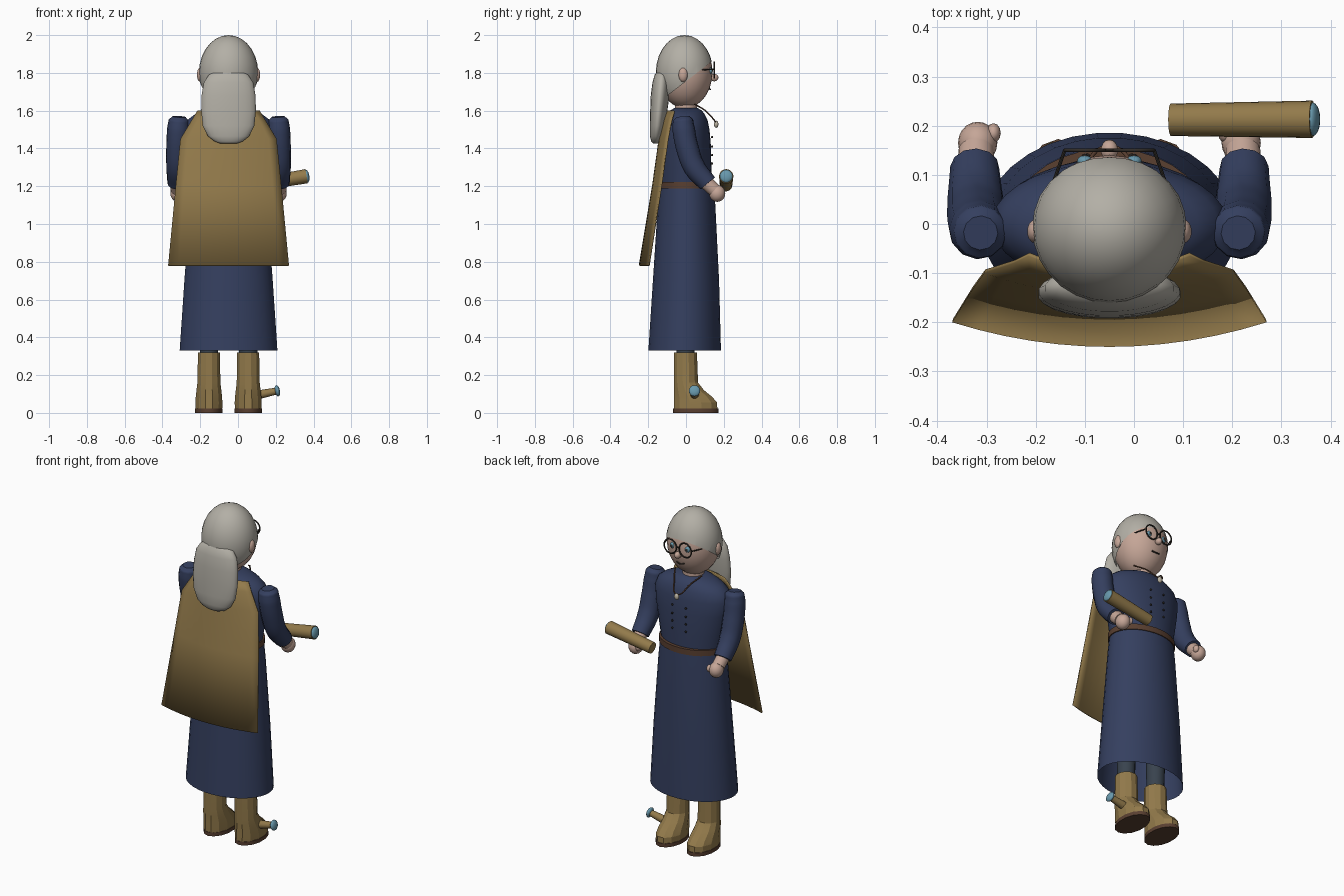
import bpy, bmesh, math
from mathutils import Vector, Matrix

if "Cube" in bpy.data.objects:
    bpy.data.objects.remove(bpy.data.objects["Cube"])

CX = -0.05  # the figure stands slightly left of the origin


def material(name, rgb):
    m = bpy.data.materials.new(name)
    m.diffuse_color = (*rgb, 1)
    m.use_nodes = True
    m.node_tree.nodes["Principled BSDF"].inputs["Base Color"].default_value = m.diffuse_color
    return m


NAVY = material("navy_cloth", (0.035, 0.05, 0.115))
GOLD = material("ochre", (0.29, 0.195, 0.07))
HAIR = material("grey_hair", (0.45, 0.43, 0.38))
SKIN = material("skin", (0.56, 0.38, 0.31))
BROWN = material("leather", (0.10, 0.05, 0.03))
DARK = material("dark", (0.03, 0.025, 0.02))
LENS = material("lens_blue", (0.14, 0.32, 0.42))
TROUSER = material("trouser", (0.04, 0.055, 0.075))
BONE = material("bone", (0.5, 0.45, 0.36))


def finish(name, bm, mat, angle=50):
    bmesh.ops.recalc_face_normals(bm, faces=bm.faces)
    me = bpy.data.meshes.new(name)
    bm.to_mesh(me)
    bm.free()
    ob = bpy.data.objects.new(name, me)
    bpy.context.collection.objects.link(ob)
    me.materials.append(mat)
    if angle:
        bpy.ops.object.select_all(action='DESELECT')
        ob.select_set(True)
        bpy.context.view_layer.objects.active = ob
        bpy.ops.object.shade_smooth_by_angle(angle=math.radians(angle))
    return ob


def loft(name, rings, mat, n=32, x=CX, bottom=True, top=True, angle=50):
    """Stack elliptical rings given as (z, centre y, radius x, radius y)."""
    bm = bmesh.new()
    loops = []
    for z, cy, rx, ry in rings:
        loops.append([bm.verts.new((x + rx * math.cos(2 * math.pi * (i + .5) / n),
                                    cy + ry * math.sin(2 * math.pi * (i + .5) / n), z)) for i in range(n)])
    for a, b in zip(loops, loops[1:]):
        for i in range(n):
            j = (i + 1) % n
            bm.faces.new((a[i], a[j], b[j], b[i]))
    if bottom:
        bm.faces.new(loops[0])
    if top:
        bm.faces.new(loops[-1])
    return finish(name, bm, mat, angle)


def ball(name, loc, r, mat, seg=20, cut=None):
    bm = bmesh.new()
    bmesh.ops.create_uvsphere(bm, u_segments=seg, v_segments=max(6, seg // 2), radius=1)
    bmesh.ops.transform(bm, matrix=Matrix.Translation(loc) @ Matrix.Diagonal((*r, 1)), verts=bm.verts)
    if cut:
        bmesh.ops.bisect_plane(bm, geom=bm.verts[:] + bm.edges[:] + bm.faces[:],
                               plane_co=cut[0], plane_no=cut[1], clear_inner=True)
    return finish(name, bm, mat, 60)


def rod(name, a, b, r1, r2, mat, n=16):
    a, b = Vector(a), Vector(b)
    bm = bmesh.new()
    bmesh.ops.create_cone(bm, cap_ends=True, segments=n, radius1=r1, radius2=r2, depth=(b - a).length)
    rot = (b - a).to_track_quat('Z', 'Y').to_matrix().to_4x4()
    bmesh.ops.transform(bm, matrix=Matrix.Translation((a + b) / 2) @ rot, verts=bm.verts)
    return finish(name, bm, mat, 40)


def tube(name, pts, mat, size=1.0, cyclic=False, res=4):
    """Smooth tube through (x, y, z, radius) points."""
    cu = bpy.data.curves.new(name, 'CURVE')
    cu.dimensions = '3D'
    cu.bevel_depth, cu.bevel_resolution = size, res
    cu.resolution_u, cu.use_fill_caps = 6, True
    sp = cu.splines.new('BEZIER')
    sp.bezier_points.add(len(pts) - 1)
    for bp, p in zip(sp.bezier_points, pts):
        bp.co, bp.radius = p[:3], p[3]
        bp.handle_left_type = bp.handle_right_type = 'AUTO'
    sp.use_cyclic_u = cyclic
    ob = bpy.data.objects.new(name, cu)
    bpy.context.collection.objects.link(ob)
    cu.materials.append(mat)
    bpy.ops.object.select_all(action='DESELECT')
    ob.select_set(True)
    bpy.context.view_layer.objects.active = ob
    bpy.ops.object.convert(target='MESH')
    bpy.ops.object.shade_smooth_by_angle(angle=math.radians(60))
    return ob


# Robe: open skirt, torso and belt
loft("skirt", [(0.33, -.007, .26, .193), (0.7, 0, .235, .176), (1.1, 0.003, .205, .153), (1.2, .003, .195, .145)],
     NAVY, bottom=False)
loft("torso", [(1.19, 0, .19, .135), (1.3, 0, .21, .135), (1.42, 0, .232, .132), (1.5, 0, .24, .125),
               (1.55, 0, .22, .115), (1.58, 0, .18, .10), (1.6, 0, .13, .085), (1.615, 0, .07, .06)], NAVY)
loft("belt", [(1.188, .003, .202, .151), (1.222, .003, .202, .151)], BROWN)
loft("neck", [(1.57, 0, .06, .06), (1.68, 0, .06, .06)], SKIN, n=16)

# Cape: curved sheet swept out behind the shoulders (z, half width, edge y, middle y)
bm = bmesh.new()
rows = []
for z, hw, ye, ym in [(1.60, .165, -.065, -.10), (1.55, .195, -.08, -.125), (1.45, .255, -.10, -.145),
                      (1.2, .28, -.135, -.18), (.78, .32, -.2, -.25)]:
    rows.append([bm.verts.new((CX + hw * t / 6, ym + (ye - ym) * (t / 6) ** 2, z)) for t in range(-6, 7)])
for a, b in zip(rows, rows[1:]):
    for i in range(12):
        bm.faces.new((a[i], a[i + 1], b[i + 1], b[i]))
cape = finish("cape", bm, GOLD)
cape.modifiers.new("thickness", 'SOLIDIFY').thickness = 0.008

# Head, hair cap cut along the hairline, and hanging hair
ball("head", (CX, -.005, 1.803), (.15, .145, .19), SKIN, 28)
ball("hair_cap", (CX, -.008, 1.80), (.157, .152, .2), HAIR, 28, cut=((CX, .138, 1.862), (0, -.61, .79)))
loft("long_hair", [(1.425, -.162, .04, .012), (1.437, -.16, .075, .024), (1.465, -.157, .11, .034),
                   (1.52, -.151, .138, .041), (1.6, -.144, .146, .046), (1.68, -.137, .144, .05),
                   (1.75, -.131, .132, .047), (1.79, -.128, .105, .038), (1.815, -.126, .05, .02)], HAIR, n=24)

# Face, both sides
for s, side in ((-1, "left"), (1, "right")):
    ball(side + "_ear", (CX + s * .15, -.015, 1.79), (.018, .025, .038), SKIN, 14)
    ball(side + "_eye", (CX + s * .05, .128, 1.812), (.016, .012, .018), LENS, 12)
    ball(side + "_pupil", (CX + s * .05, .136, 1.812), (.008, .007, .009), DARK, 10)
    ring = [(CX + s * .05 + .04 * math.cos(a), .15, 1.815 + .042 * math.sin(a), 1)
            for a in [k * math.pi / 4 for k in range(8)]]
    tube(side + "_spectacle_rim", ring, DARK, .004, True, 2)
    rod(side + "_spectacle_arm", (CX + s * .091, .15, 1.82), (CX + s * .147, -.01, 1.81), .0035, .0035, DARK, 8)
rod("spectacle_bridge", (CX - .011, .15, 1.82), (CX + .011, .15, 1.82), .004, .004, DARK, 8)
ball("nose", (CX, .15, 1.775), (.018, .022, .02), SKIN, 14)
tube("mouth", [(CX - .025, .122, 1.718, 1), (CX, .128, 1.713, 1), (CX + .025, .122, 1.718, 1)], DARK, .004, res=2)

# Necklace and buttons
tube("necklace_cord", [(CX - .09, .045, 1.635, 1), (CX - .055, .105, 1.598, 1), (CX, .157, 1.54, 1),
                       (CX + .055, .105, 1.598, 1), (CX + .09, .045, 1.635, 1)], BROWN, .004, res=2)
ball("pendant", (CX, .16, 1.528), (.015, .012, .019), BONE, 14)
for s in (-1, 1):
    for z in (1.46, 1.41, 1.365, 1.32):
        ball("button", (CX + s * .045, .138, z), (.006, .006, .006), DARK, 8)

# Arms, hands and boots, both sides
for s, side in ((-1, "left"), (1, "right")):
    def X(d):
        return CX + s * d
    tube(side + "_sleeve", [(X(.262), -.018, 1.568, .035), (X(.263), -.016, 1.55, .054), (X(.266), -.012, 1.5, .06),
                            (X(.27), .008, 1.4, .06), (X(.272), .045, 1.3, .058), (X(.274), .115, 1.215, .05)], NAVY)
    rod(side + "_wrist", (X(.273), .09, 1.235), (X(.271), .15, 1.18), .038, .036, SKIN)
    ball(side + "_hand", (X(.268), .165, 1.162), (.04, .043, .045), SKIN)
    ball(side + "_thumb", (X(.236), .185, 1.17), (.015, .02, .022), SKIN, 12)
    bx = X(.104)
    loft(side + "_leg", [(.28, -.003, .048, .048), (.6, 0, .055, .055)], TROUSER, n=16, x=bx)
    loft(side + "_boot_sole", [(0, .052, .075, .121), (.022, .052, .075, .121)], BROWN, n=14, x=bx)
    loft(side + "_boot", [(.022, .051, .073, .119), (.055, .05, .074, .118), (.085, .038, .072, .104),
                          (.12, .016, .068, .082), (.16, .0, .063, .066), (.32, -.003, .06, .063)],
         GOLD, n=12, x=bx, angle=15)

# Hand-held spyglass
rod("spyglass_tube", (.075, .212, 1.205), (.363, .213, 1.253), .033, .038, GOLD, 20)
lens = ball("spyglass_lens", (0, 0, 0), (.014, .034, .034), LENS)
lens.location, lens.rotation_euler = (.364, .213, 1.253), (0, -.16, 0)

# Small spyglass fixed to the boot
rod("boot_spyglass_tube", (.07, .045, .088), (.205, .045, .116), .026, .018, GOLD, 14)
lens = ball("boot_spyglass_lens", (0, 0, 0), (.014, .03, .03), LENS)
lens.location, lens.rotation_euler = (.208, .045, .117), (0, -.2, 0)
